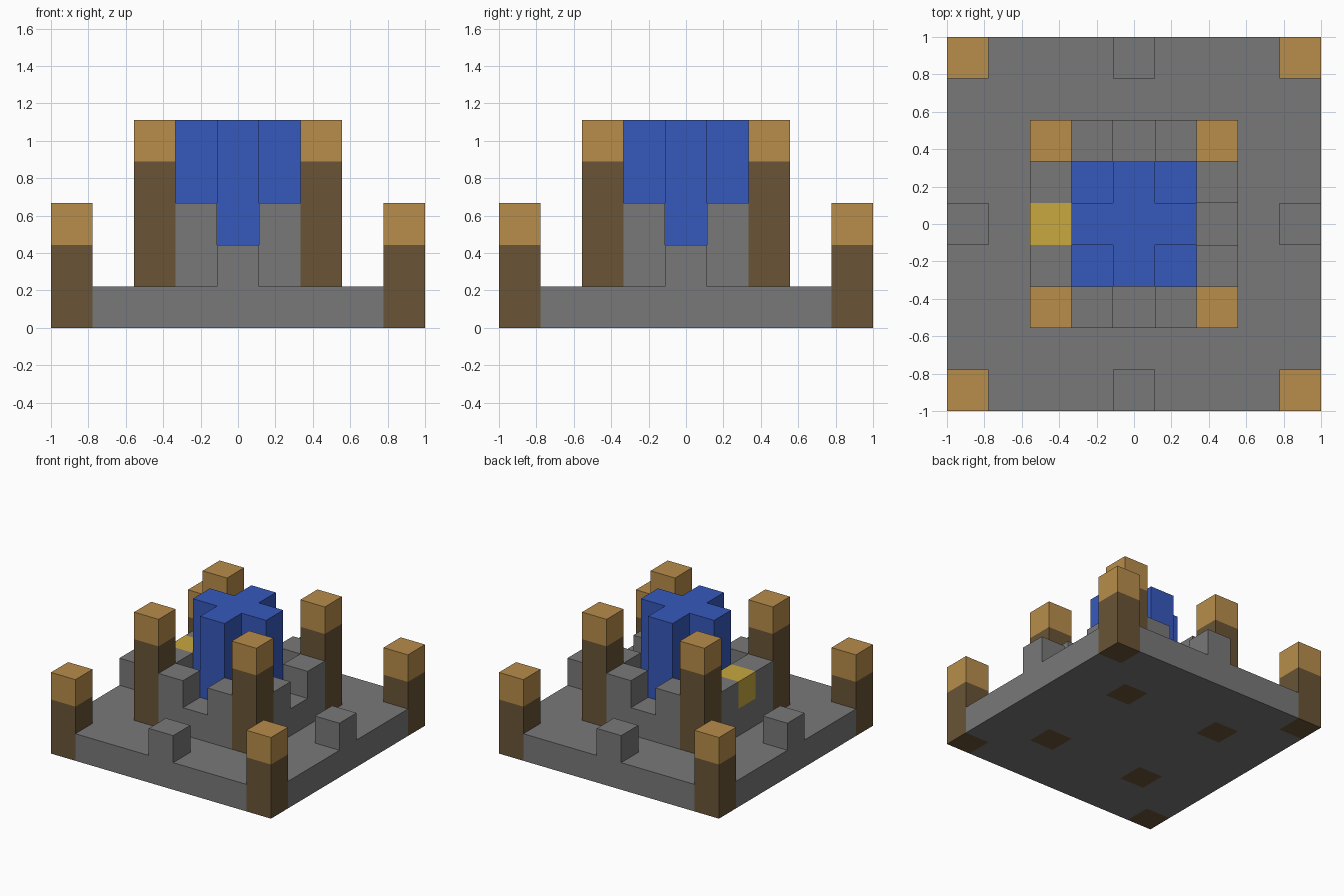
import bpy
import bmesh
import math

if "Cube" in bpy.data.objects:
    bpy.data.objects.remove(bpy.data.objects["Cube"], do_unlink=True)

N = 9            # cells along each side
U = 2 / N        # size of one cell


def material(name, rgb):
    m = bpy.data.materials.new(name)
    m.use_nodes = True
    m.diffuse_color = (*rgb, 1)
    m.node_tree.nodes["Principled BSDF"].inputs["Base Color"].default_value = (*rgb, 1)
    return m


stone = material("grey stone", (0.19, 0.19, 0.19))
dark_wood = material("dark wood", (0.144, 0.089, 0.037))
light_wood = material("light wood", (0.479, 0.266, 0.069))
water = material("blue", (0.037, 0.102, 0.503))
gold = material("gold", (0.578, 0.392, 0.051))


def slab(name, keep, bottom, top, mat):
    """Extrude the grid cells (i, j) for which keep(i, j) holds; heights in cells."""
    bm = bmesh.new()
    bmesh.ops.create_grid(bm, x_segments=N, y_segments=N, size=1)
    drop = []
    for f in bm.faces:
        c = f.calc_center_median()
        if not keep(round(c.x / U), round(c.y / U)):
            drop.append(f)
    bmesh.ops.delete(bm, geom=drop, context='FACES')
    for v in bm.verts:
        v.co.z = bottom * U
    new = bmesh.ops.extrude_face_region(bm, geom=bm.faces[:], use_keep_orig=True)["geom"]
    for v in new:
        if isinstance(v, bmesh.types.BMVert):
            v.co.z = top * U
    bmesh.ops.recalc_face_normals(bm, faces=bm.faces[:])
    bmesh.ops.dissolve_limit(bm, angle_limit=math.radians(1),
                             verts=bm.verts[:], edges=bm.edges[:])
    mesh = bpy.data.meshes.new(name)
    bm.to_mesh(mesh)
    bm.free()
    mesh.materials.append(mat)
    obj = bpy.data.objects.new(name, mesh)
    bpy.context.collection.objects.link(obj)
    return obj


def ring(i, j):
    return max(abs(i), abs(j))


def corner(i, j, r):
    return abs(i) == r and abs(j) == r


def is_post(i, j):
    return corner(i, j, 4) or corner(i, j, 2)


# Base plate, open where the posts pass through
slab("base", lambda i, j: not is_post(i, j), 0, 1, stone)

# Single blocks at the middle of each outer edge
slab("edge_blocks", lambda i, j: ring(i, j) == 4 and i * j == 0, 1, 2, stone)

# Inner walls with raised blocks beside the towers
slab("inner_wall", lambda i, j: ring(i, j) == 2 and not is_post(i, j), 1, 2, stone)
slab("wall_blocks", lambda i, j: ring(i, j) == 2 and abs(i * j) == 2, 2, 3, stone)
slab("gold_block", lambda i, j: (i, j) == (-2, 0), 2, 3, gold)

# Outer posts and inner towers with light caps
for sx in (-1, 1):
    for sy in (-1, 1):
        label = ("front" if sy < 0 else "back") + "_" + ("left" if sx > 0 else "right")
        for part, r, height in (("post", 4, 3), ("tower", 2, 5)):
            def cell(i, j):
                return (i, j) == (sx * r, sy * r)
            slab(f"{label}_{part}", cell, 0, height - 1, dark_wood)
            slab(f"{label}_{part}_cap", cell, height - 1, height, light_wood)

# Blue floor and cross-shaped keep
slab("keep_floor", lambda i, j: ring(i, j) <= 1, 1, 2, water)
slab("keep", lambda i, j: ring(i, j) <= 1 and i * j == 0, 2, 5, water)
